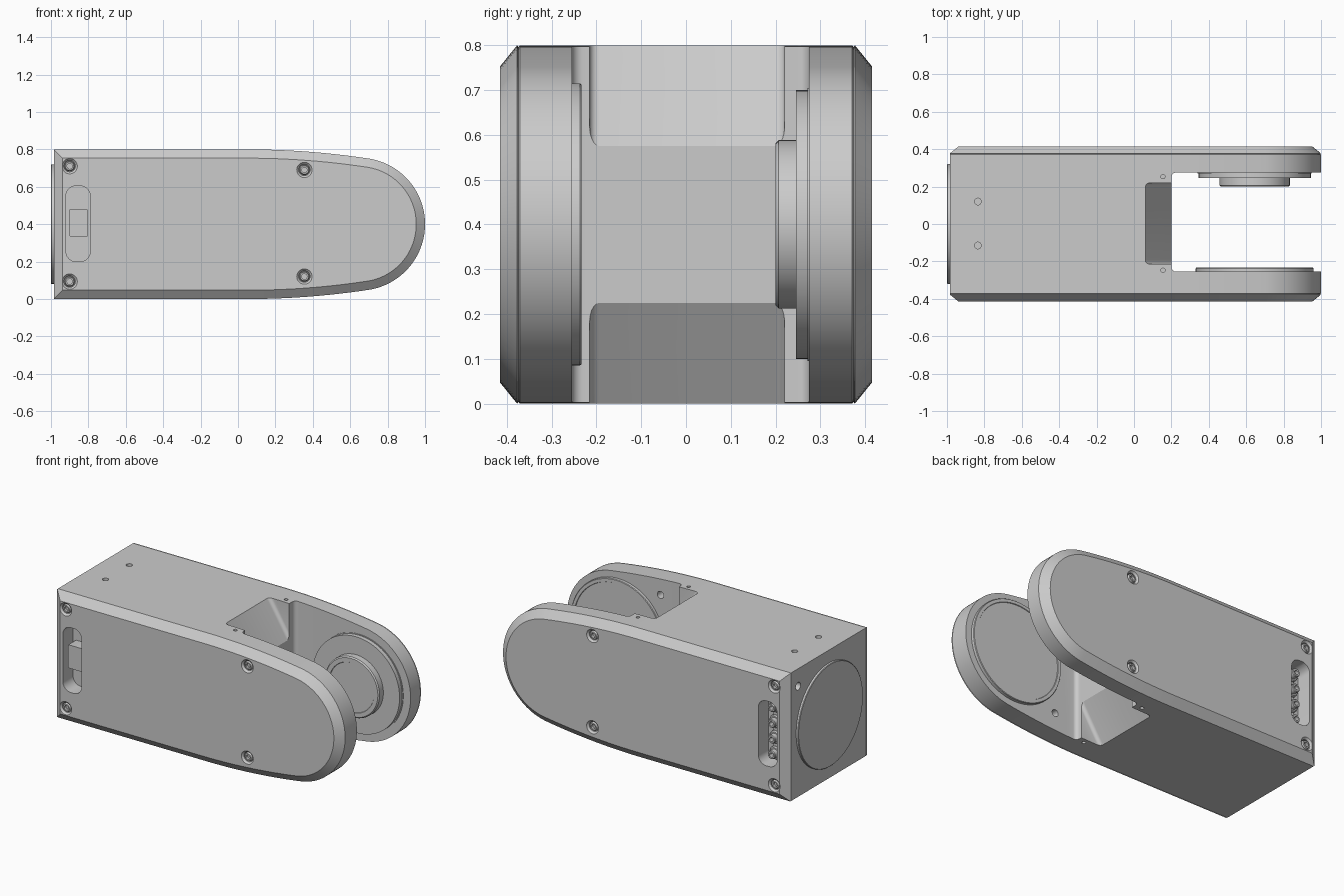
import bpy, bmesh, math
from mathutils import Vector

if "Cube" in bpy.data.objects:
    bpy.data.objects.remove(bpy.data.objects["Cube"])

H = 0.8            # body height
PX, PZ = 0.645, 0.4  # pivot axis


def loft(name, rings, bevel_dir=None, bevel=0.0):
    """Skin a list of equal-length rings and cap both ends."""
    bm = bmesh.new()
    vs = [[bm.verts.new(p) for p in ring] for ring in rings]
    n = len(vs[0])
    for a, b in zip(vs, vs[1:]):
        for i in range(n):
            j = (i + 1) % n
            bm.faces.new((a[i], a[j], b[j], b[i]))
    bm.faces.new(vs[0][::-1])
    bm.faces.new(vs[-1])
    if bevel_dir:
        d = Vector(bevel_dir).normalized()
        edges = [e for e in bm.edges
                 if abs((e.verts[1].co - e.verts[0].co).normalized().dot(d)) > 0.999]
        bmesh.ops.bevel(bm, geom=edges, offset=bevel, segments=5, profile=0.5, affect='EDGES')
    bmesh.ops.recalc_face_normals(bm, faces=bm.faces)
    me = bpy.data.meshes.new(name)
    bm.to_mesh(me)
    bm.free()
    ob = bpy.data.objects.new(name, me)
    bpy.context.collection.objects.link(ob)
    return ob


def prism(name, pts, axis, h0, h1, **kw):
    """Extrude a 2D outline along y (outline in xz) or z (outline in xy)."""
    put = (lambda p, h: (p[0], h, p[1])) if axis == 'y' else (lambda p, h: (p[0], p[1], h))
    return loft(name, [[put(p, h) for p in pts] for h in (h0, h1)], **kw)


def lathe(name, prof, loc, axis, segs=40):
    """Revolve (radius, height) pairs about an axis through loc."""
    q = Vector((0, 0, 1)).rotation_difference(Vector(axis))
    rings = [[Vector(loc) + q @ Vector((r * math.cos(2 * math.pi * i / segs),
                                        r * math.sin(2 * math.pi * i / segs), h))
              for i in range(segs)] for r, h in prof]
    return loft(name, rings)


def rrect(u0, u1, v0, v1, r, n=8):
    pts = []
    for k, (cu, cv) in enumerate(((u1 - r, v1 - r), (u0 + r, v1 - r), (u0 + r, v0 + r), (u1 - r, v0 + r))):
        for i in range(n + 1):
            a = math.pi / 2 * (k + i / n)
            pts.append((cu + r * math.cos(a), cv + r * math.sin(a)))
    return pts


def inset(pts, d):
    """Mitred inward offset of a counter-clockwise outline."""
    out = []
    for i, p in enumerate(pts):
        p, a, b = Vector(p), Vector(pts[i - 1]), Vector(pts[(i + 1) % len(pts)])
        e, f = (p - a).normalized(), (b - p).normalized()
        n1, n2 = Vector((-e.y, e.x)), Vector((-f.y, f.x))
        out.append(p + (n1 + n2) * d / (1 + n1.dot(n2)))
    return out


def cut(target, cutter):
    cutter.hide_render = True
    m = target.modifiers.new("cut", 'BOOLEAN')
    m.operation, m.solver, m.object = 'DIFFERENCE', 'EXACT', cutter
    bpy.context.view_layer.objects.active = target
    bpy.ops.object.modifier_apply(modifier=m.name)
    bpy.data.objects.remove(cutter)


# body: side outline with tapering flanks and round nose, chamfered sides, seam grooves
low = [(-0.985, 0.0)] + [(0.05 + 0.65 * t / 12, 0.0493 * (t / 12) ** 2) for t in range(12)]
a0 = math.radians(81.1)
arc = [(PX + 0.355 * math.cos(a), PZ + 0.355 * math.sin(a))
       for a in (-a0 + 2 * a0 * i / 56 for i in range(57))]
outline = low + arc + [(x, H - z) for x, z in reversed(low)]
half = [(0.415, 0.047), (0.377, 0.0), (0.374, 0.004), (0.371, 0.0)]
stations = [(-y, o) for y, o in half] + [(y, o) for y, o in reversed(half)]
body = loft("body", [[(p[0], y, p[1]) for p in inset(outline, o)] for y, o in stations])

# fork opening
cut(body, prism("fork_cutter", rrect(0.2, 1.4, -0.255, 0.275, 0.025), 'z', -0.5, 1.5))

# sloped pockets above and below the web of the fork
wedge = [(0.2, 0.575), (-0.002, 0.9), (0.3, 0.9), (0.3, 0.575)]
for flip in (False, True):
    pts = [(x, H - z if flip else z) for x, z in wedge]
    d = (-0.202, 0, -0.325 if flip else 0.325)
    # only the edges of the sloped face run in this direction
    cut(body, prism("pocket_cutter", pts, 'y', -0.215, 0.22, bevel_dir=d, bevel=0.022))

# small holes in top and bottom
for x, y, r, ends in ((-0.835, 0.12, 0.018, (H,)), (-0.835, -0.115, 0.018, (H,)),
                      (0.155, 0.253, 0.011, (0, H)), (0.155, -0.247, 0.011, (0, H))):
    for z in ends:
        cut(body, lathe("hole_cutter", [(r, -0.05), (r, 0.05)], (x, y, z), (0, 0, 1), 24))

# hole in the rear face
cut(body, lathe("rear_hole_cutter", [(0.024, -0.06), (0.024, 0.06)], (-0.985, 0.3, 0.69), (1, 0, 0), 24))

# side screws in counterbores, recessed slots
for s in (-1, 1):
    for x, z in ((-0.9, 0.71), (-0.9, 0.093), (0.355, 0.69), (0.355, 0.12)):
        cut(body, lathe("counterbore_cutter", [(0.03, -0.04), (0.03, -0.011), (0.052, 0.011)],
                        (x, s * 0.415, z), (0, s, 0)))
        lathe("side_screw", [(0.027, -0.045), (0.027, -0.014), (0.022, -0.006),
                             (0.014, -0.006), (0.014, -0.022)], (x, s * 0.415, z), (0, s, 0), 32)
    cut(body, prism("slot_cutter", rrect(-0.92, -0.79, 0.2, 0.605, 0.055), 'y', s * 0.315, s * 0.5))
for z in (0.12, 0.69):
    cut(body, lathe("inner_hole_cutter", [(0.022, -0.05), (0.022, 0.05)], (0.355, -0.255, z), (0, 1, 0), 24))

# socket block in the front slot
prism("socket_block", rrect(-0.9, -0.805, 0.335, 0.48, 0.002, 2), 'y', -0.39, -0.31)

# row of round connectors in the back slot
prism("connector_strip", rrect(-0.87, -0.84, 0.23, 0.575, 0.01), 'y', 0.31, 0.335)
for i in range(4):
    lathe("connector", [(0.04, -0.005), (0.04, 0.025), (0.034, 0.032), (0.026, 0.032), (0.026, 0.06),
                        (0.022, 0.064), (0.013, 0.064), (0.013, 0.035)],
          (-0.855, 0.315, 0.255 + 0.098 * i), (0, 1, 0), 32)

# rear cover disc
lathe("rear_disc", [(0.32, -0.01), (0.32, 0.012), (0.317, 0.015)], (-0.985, 0, 0.4), (-1, 0, 0), 80)

# pivot hub on the back prong: wide flange and stub
lathe("pivot_hub", [(0.305, -0.005), (0.305, 0.004), (0.3, 0.004), (0.3, 0.03), (0.188, 0.03),
                    (0.188, 0.068), (0.181, 0.075), (0.155, 0.075), (0.153, 0.072)],
      (PX, 0.275, PZ), (0, -1, 0), 80)

# bearing disc on the front prong
lathe("bearing_disc", [(0.315, -0.005), (0.315, 0.018), (0.312, 0.022), (0.293, 0.022), (0.291, 0.018)],
      (PX, -0.255, PZ), (0, 1, 0), 80)

# smooth curved surfaces, keep edges crisp
for ob in bpy.context.scene.objects:
    ob.select_set(True)
bpy.context.view_layer.objects.active = body
bpy.ops.object.shade_smooth_by_angle(angle=math.radians(25))
